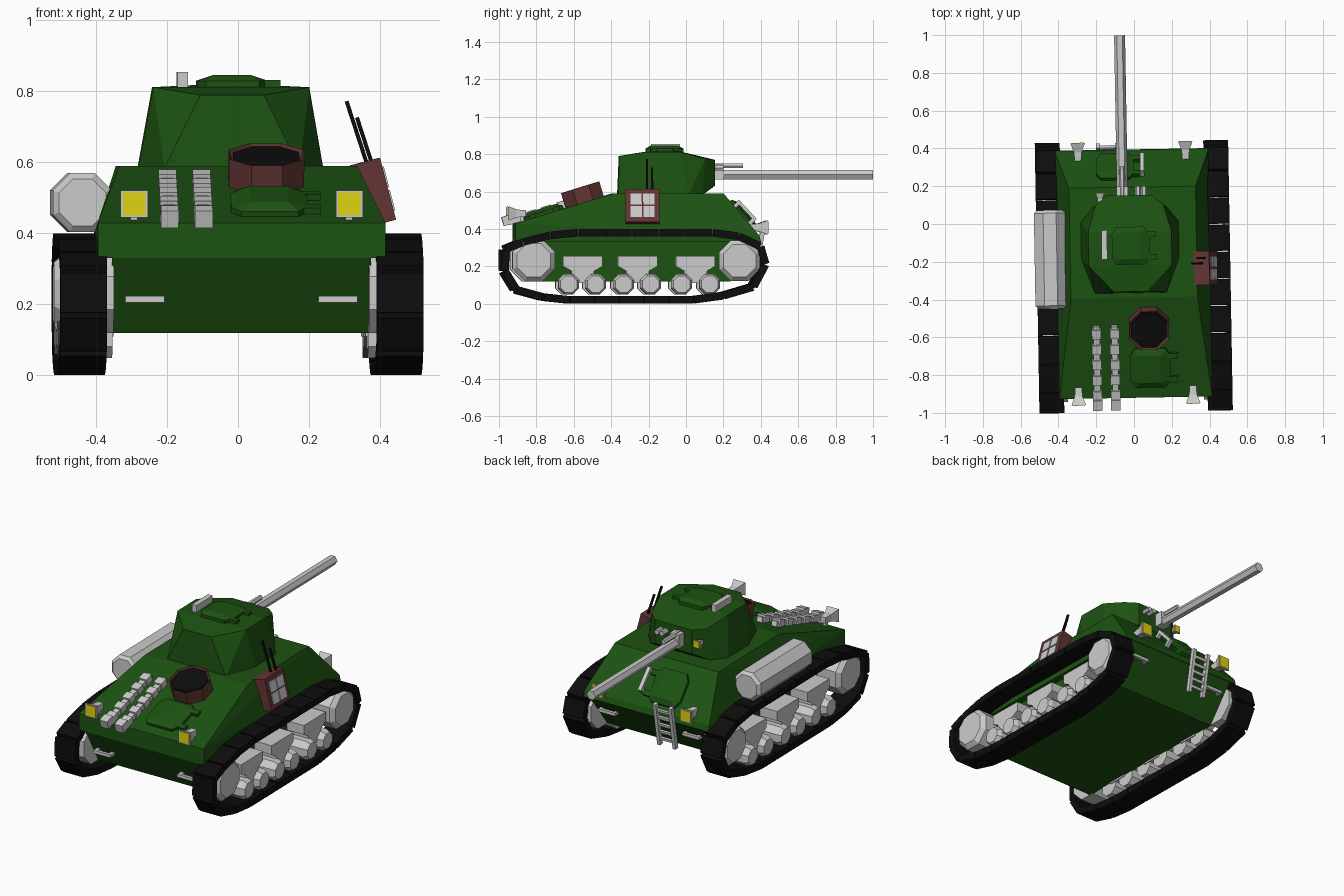
import bpy, bmesh
from math import pi, atan2, hypot, radians
from mathutils import Matrix, Vector

if "Cube" in bpy.data.objects:
    bpy.data.objects.remove(bpy.data.objects["Cube"])

COLORS = {"green": (.012, .085, .006), "brown": (.125, .036, .033),
          "black": (.004, .004, .004), "yellow": (.75, .65, .005)}
MATS = {}
for key, c in COLORS.items():
    MATS[key] = bpy.data.materials.new(key)
    MATS[key].diffuse_color = (*c, 1)

# The whole vehicle sits turned by one degree
WORLD = Matrix.Translation((-.006, 0, 0)) @ Matrix.Rotation(radians(1), 4, 'Z')
T = lambda x, y, z: Matrix.Translation((x, y, z))
R = lambda deg, axis: Matrix.Rotation(radians(deg), 4, axis)


def finish(name, bm, color=None):
    bmesh.ops.recalc_face_normals(bm, faces=bm.faces)
    me = bpy.data.meshes.new(name)
    bm.to_mesh(me)
    bm.free()
    if color:
        me.materials.append(MATS[color])
    ob = bpy.data.objects.new(name, me)
    bpy.context.collection.objects.link(ob)
    ob.matrix_world = WORLD
    return ob


def cube(bm, size, m):
    bmesh.ops.create_cube(bm, size=1, matrix=m @ Matrix.Diagonal((*size, 1)))


def box(name, size, m, color=None):
    bm = bmesh.new()
    cube(bm, size, m)
    return finish(name, bm, color)


def prism(bm, n, r1, r2, depth, m):
    bmesh.ops.create_cone(bm, cap_ends=True, segments=n, radius1=r1, radius2=r2,
                          depth=depth, matrix=m @ Matrix.Rotation(pi / n, 4, 'Z'))


def solid(bm, pts, m=Matrix(), cx=0):
    """Convex solid from points mirrored about x = cx."""
    vs = [bm.verts.new(m @ Vector((cx + s * x, y, z))) for x, y, z in pts for s in (-1, 1)]
    res = bmesh.ops.convex_hull(bm, input=vs)
    junk = {v for v in res["geom_interior"] + res["geom_unused"] if isinstance(v, bmesh.types.BMVert)}
    bmesh.ops.delete(bm, geom=list(junk), context='VERTS')
    bmesh.ops.dissolve_limit(bm, angle_limit=.02, verts=bm.verts, edges=bm.edges)


# Hull
bm = bmesh.new()
solid(bm, [(.405, -.92, .33), (.405, -.92, .43), (.335, -.39, .59),
           (.335, .195, .59), (.405, .385, .365), (.405, .395, .33)])
finish("upper_hull", bm, "green")
bm = bmesh.new()
solid(bm, [(.365, -.918, .332), (.365, -.80, .12), (.365, .23, .12), (.365, .393, .332)])
finish("lower_hull", bm, "green")

# Turret
bm = bmesh.new()
solid(bm, [(.19, -.365, .585), (.26, -.18, .585), (.26, .01, .585), (.2, .085, .585), (.12, .09, .585),
           (.12, .152, .63), (.12, .152, .77), (.09, -.358, .79), (.22, -.22, .812),
           (.22, -.04, .812), (.10, -.05, .818), (.18, .10, .775)], cx=-.017)
finish("turret", bm, "green")


# Hatches
def hatch(name, m, s=1):
    bm = bmesh.new()
    m = m @ Matrix.Scale(s, 4)
    solid(bm, [(.1, -.06, -.01), (.075, -.1, -.01), (.1, .06, -.01), (.075, .1, -.01),
               (.1, -.06, .015), (.075, -.1, .015), (.1, .06, .015), (.075, .1, .015),
               (.05, -.07, .032), (.05, .07, .032)], m)
    for y in (-.06, .06):
        cube(bm, (.07, .03, .025), m @ T(.1, y, .005))
    finish(name, bm, "green")


SLOPE = R(17.1, 'X')
hatch("front_hatch", T(.08, -.76, .478) @ SLOPE, 1.08)
hatch("rear_hatch", T(-.09, .30, .47) @ R(-49.5, 'X'))
hatch("turret_hatch", T(-.013, -.115, .815))
box("vision_block", (.03, .155, .045), T(-.153, -.108, .832))

# Gun, mantlet and small barrels
bm = bmesh.new()
prism(bm, 6, .029, .029, .85, T(-.053, .575, .69) @ R(-90, 'X'))
finish("gun_barrel", bm)
box("gun_mount", (.06, .06, .08), T(-.053, .17, .705))
bm = bmesh.new()
prism(bm, 6, .014, .014, .16, T(-.053, .225, .737) @ R(-90, 'X'))
for x in (.03, .062):
    prism(bm, 6, .015, .015, .06, T(x, .17, .725) @ R(-90, 'X'))
finish("small_barrels", bm)

# Tracks: link joints (y, z) around the loop
PATH = [(-.973, .291), (-.882, .329), (-.733, .366)]
PATH += [(-.583 + i * .1434, .38) for i in range(6)]
PATH += [(.273, .361), (.39, .307), (.418, .211), (.353, .09), (.193, .043)]
PATH += [(.032 - i * .1324, .021) for i in range(6)]
PATH += [(-.77, .036), (-.914, .075), (-.975, .174)]
for side, sx in (("left", -1), ("right", 1)):
    bm = bmesh.new()
    for (y0, z0), (y1, z1) in zip(PATH, PATH[1:] + PATH[:1]):
        cube(bm, (.132, hypot(y1 - y0, z1 - z0) * .96, .04),
             T(sx * .446, (y0 + y1) / 2, (z0 + z1) / 2) @ Matrix.Rotation(atan2(z1 - z0, y1 - y0), 4, 'X'))
    finish(side + "_track", bm, "black")

    # Road wheels and end wheels, with a bevelled outer rim
    bm = bmesh.new()
    wheels = [(y, .105, .06) for y in (-.636, -.492, -.342, -.198, -.032, .118)]
    for y, z, r in wheels + [(-.823, .232, .122), (.278, .23, .118)]:
        turn = R(90 * sx, 'Y')
        prism(bm, 8, r, r, .125, T(sx * .4225, y, z) @ turn)
        prism(bm, 8, r, r * .8, .024, T(sx * .497, y, z) @ turn)
    finish(side + "_wheels", bm)

    # Suspension bogies
    for i, y in enumerate((-.56, -.267, .043)):
        bm = bmesh.new()
        prof = [(-.105, .255), (.105, .255), (.105, .20), (.06, .175),
                (.06, .11), (-.06, .11), (-.06, .175), (-.105, .20)]
        f = bm.faces.new([bm.verts.new((sx * .355, y + a, z)) for a, z in prof])
        ext = bmesh.ops.extrude_face_region(bm, geom=[f])
        bmesh.ops.translate(bm, vec=(sx * .12, 0, 0),
                            verts=[v for v in ext["geom"] if isinstance(v, bmesh.types.BMVert)])
        finish(f"{side}_bogie_{i + 1}", bm)


# Lamps: flared square housings with yellow glass
def lamp(name, loc, back, s=1):
    m = T(*loc) @ R(-90 if back else 90, 'X')
    bm = bmesh.new()
    prism(bm, 4, .024 * s, .03 * s, .05 * s, m @ T(0, 0, -.022 * s))
    prism(bm, 4, .03 * s, .054 * s, .045 * s, m @ T(0, 0, .0245 * s))
    cube(bm, (.02 * s, .02 * s, .06 * s), T(*loc) @ T(0, (-.025 if back else .025) * s, -.03 * s))
    finish(name, bm)
    box(name + "_glass", (.064 * s, .064 * s, .006), m @ T(0, 0, .047 * s), "yellow")


for side, sx in (("left", -1), ("right", 1)):
    lamp(side + "_front_lamp", (sx * .303, -.907, .483), False)
    lamp(side + "_rear_lamp", (sx * .285, .385, .408), True)
    # Grab handles on both lower plates
    for end, y, z, out in (("front", -.86, .215, -1), ("rear", .33, .26, 1)):
        bm = bmesh.new()
        x = sx * .272
        cube(bm, (.11, .018, .018), T(x, y + out * .03, z))
        for dx in (-.046, .046):
            cube(bm, (.018, .05, .018), T(x + dx, y + out * .008, z))
        finish(f"{side}_{end}_handle", bm)
lamp("turret_lamp", (-.172, .135, .70), True, .6)

# Rear ladder and sloping lever
bm = bmesh.new()
m = T(-.127, .395, .295) @ R(-10, 'X')
for x in (-.05, .05):
    cube(bm, (.02, .025, .26), m @ T(x, 0, 0))
for i in range(5):
    cube(bm, (.1, .014, .016), m @ T(0, 0, -.09 + i * .045))
finish("ladder", bm)
bm = bmesh.new()
m = T(.054, .315, .49) @ R(-47, 'X')
cube(bm, (.022, .14, .018), m @ T(0, 0, .012))
for y in (-.06, .06):
    cube(bm, (.022, .02, .05), m @ T(0, y, -.015))
finish("rear_lever", bm)

# Side tank
bm = bmesh.new()
m = T(-.44, -.18, .487) @ R(90, 'X')
prism(bm, 8, .09, .09, .49, m)
prism(bm, 8, .09, .072, .016, m @ T(0, 0, .253))
prism(bm, 8, .072, .09, .016, m @ T(0, 0, -.253))
finish("side_tank", bm)

# Radio box with four panes and two aerials
m = T(.382, -.24, .515) @ R(-14.5, 'Y')
box("radio_box", (.085, .18, .18), m, "brown")
bm = bmesh.new()
for a in (-.034, .034):
    for b in (-.034, .034):
        cube(bm, (.012, .06, .06), m @ T(.041, a, b))
finish("radio_panes", bm)
bm = bmesh.new()
for x, y, z, length in ((.336, -.214, .687, .18), (.358, -.187, .665, .13)):
    cube(bm, (.011, .011, length), T(x, y, z) @ R(-18, 'Y'))
finish("aerials", bm, "black")

# Open octagonal bin on the front deck
m = T(.076, -.555, .582) @ SLOPE
bm = bmesh.new()
prism(bm, 8, .115, .115, .085, m)
top = max(bm.faces, key=lambda f: f.calc_center_median().z)
bmesh.ops.inset_region(bm, faces=[top], thickness=.013)
bmesh.ops.translate(bm, verts=top.verts, vec=(m.to_3x3() @ Vector((0, 0, -.03))))
finish("deck_bin", bm, "brown")
bm = bmesh.new()
prism(bm, 8, .1005, .1005, .025, m @ T(0, 0, .024))
finish("deck_bin_inside", bm, "black")

# Spare link strips running down the front deck
for i, x in enumerate((-.203, -.107)):
    bm = bmesh.new()
    m = T(x, -.72, .505) @ SLOPE
    cube(bm, (.034, .43, .03), m @ T(0, -.025, 0))
    for k in range(5):
        cube(bm, (.05, .05, .04), m @ T(0, .15 - k * .085, .005))
    cube(bm, (.05, .055, .05), T(x, -.952, .447) @ SLOPE)
    finish(f"link_strip_{i + 1}", bm)

for m in bpy.data.materials:
    if m.users and not m.is_grease_pencil:
        m.use_nodes = True
        m.node_tree.nodes["Principled BSDF"].inputs["Base Color"].default_value = m.diffuse_color
